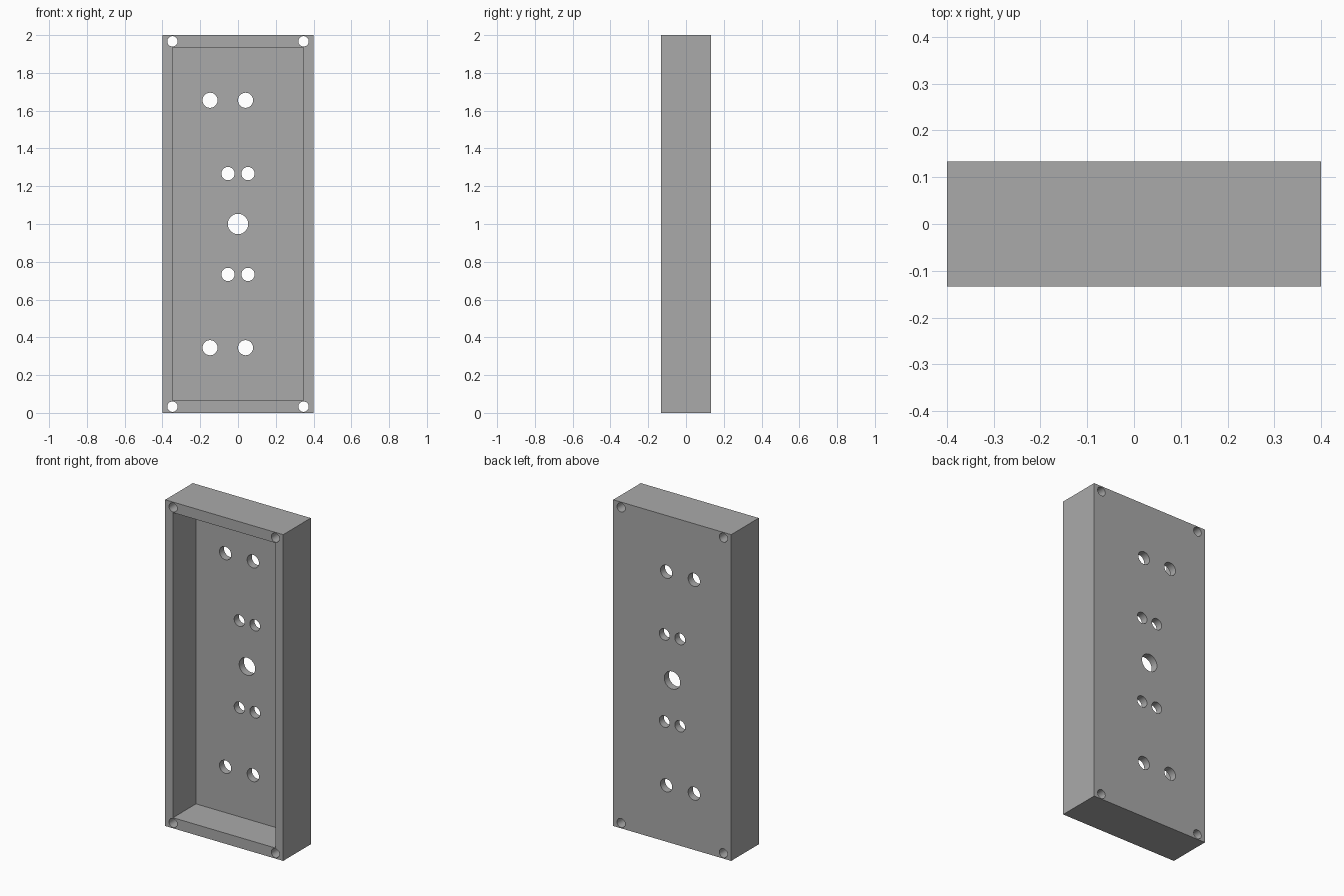
import bpy
import math

cube = bpy.data.objects.get("Cube")
if cube:
    bpy.data.objects.remove(cube, do_unlink=True)

WIDTH, DEPTH, HEIGHT = 0.8, 0.267, 2.0
SIDE_WALL, END_WALL, BACK_WALL = 0.053, 0.065, 0.045
MID = HEIGHT / 2

grey = bpy.data.materials.new("plain grey")
grey.use_nodes = True
colour = (0.4, 0.4, 0.4, 1)
grey.diffuse_color = colour
grey.node_tree.nodes["Principled BSDF"].inputs["Base Color"].default_value = colour


def box(name, size, centre):
    bpy.ops.mesh.primitive_cube_add(size=1, location=centre)
    obj = bpy.context.object
    obj.name = name
    obj.scale = size
    bpy.ops.object.transform_apply(location=False, rotation=False, scale=True)
    obj.data.materials.append(grey)
    return obj


def drill(name, x, z, radius):
    bpy.ops.mesh.primitive_cylinder_add(vertices=48, radius=radius, depth=1,
                                        location=(x, 0, z),
                                        rotation=(math.pi / 2, 0, 0))
    obj = bpy.context.object
    obj.name = name
    obj.data.materials.append(grey)
    return obj


# Outer block
tray = box("tray", (WIDTH, DEPTH, HEIGHT), (0, 0, MID))

# Cavity open to the front
cutters = [box("cavity_cutter",
               (WIDTH - 2 * SIDE_WALL, DEPTH, HEIGHT - 2 * END_WALL),
               (0, -BACK_WALL, MID))]

# Centre hole, then the holes mirrored above and below it
cutters.append(drill("centre_hole_cutter", 0, MID, 0.054))
for side in (-1, 1):
    for x in (-0.053, 0.053):
        cutters.append(drill("inner_hole_cutter", x, MID + side * 0.267, 0.035))
    for x in (-0.148, 0.04):
        cutters.append(drill("outer_hole_cutter", x, MID + side * 0.655, 0.04))
    for x in (-0.347, 0.347):
        cutters.append(drill("corner_hole_cutter", x, MID + side * 0.967, 0.0275))

# Cut the block
bpy.context.view_layer.objects.active = tray
for cutter in cutters:
    cut = tray.modifiers.new("cut", "BOOLEAN")
    cut.operation = "DIFFERENCE"
    cut.solver = "EXACT"
    cut.object = cutter
    bpy.ops.object.modifier_apply(modifier=cut.name)
for cutter in cutters:
    bpy.data.objects.remove(cutter, do_unlink=True)

# Smooth hole walls, sharp edges elsewhere
bpy.ops.object.select_all(action="DESELECT")
tray.select_set(True)
bpy.context.view_layer.objects.active = tray
bpy.ops.object.shade_smooth_by_angle(angle=math.radians(30))
